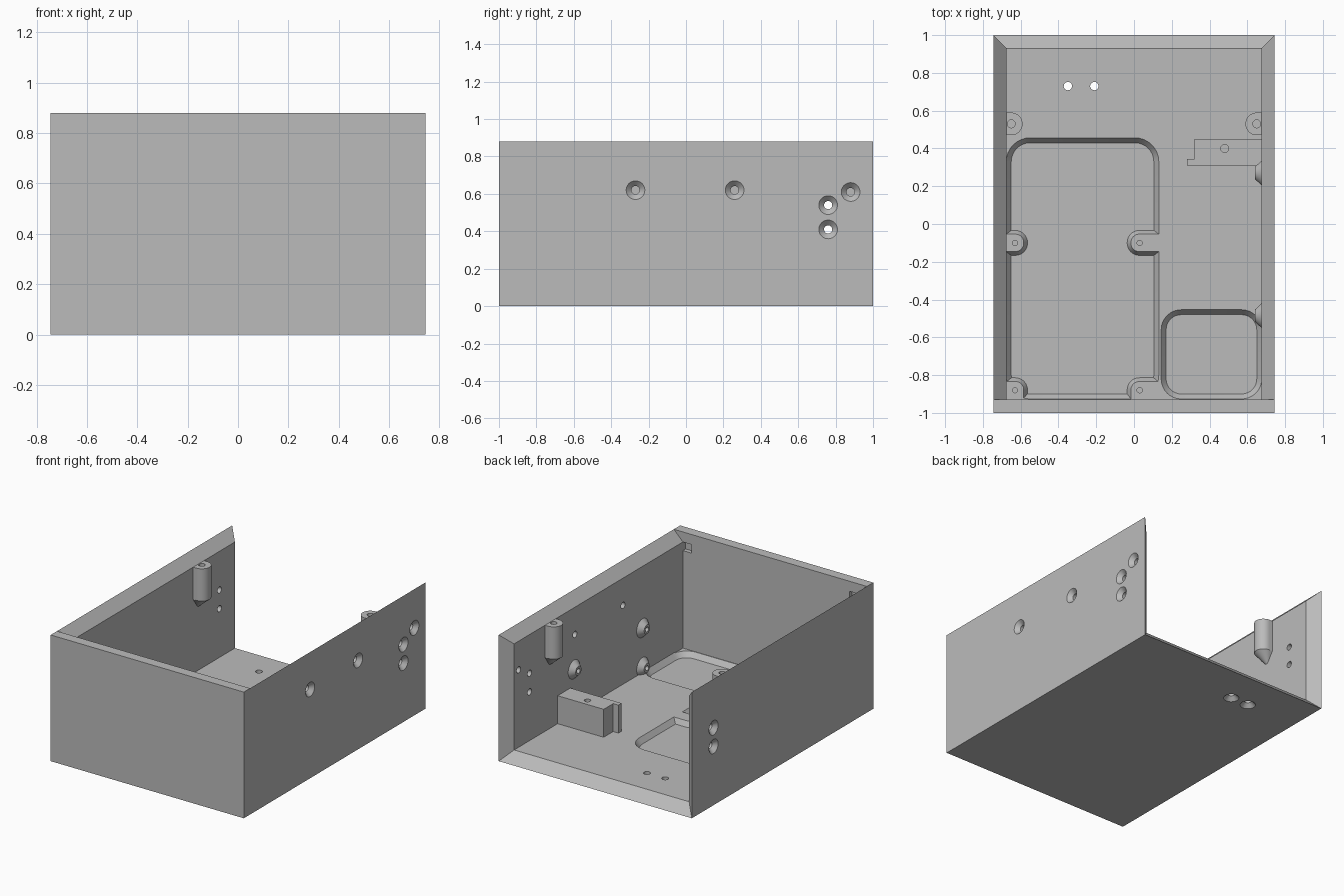
import bpy
import bmesh
import math
from mathutils import Vector

if "Cube" in bpy.data.objects:
    bpy.data.objects.remove(bpy.data.objects["Cube"])

W, L, H, T = 0.745, 1.0, 0.88, 0.07      # half width, half length, height, wall
IX, IY, IZ = W - T, L - T, H - T         # inner faces

grey = bpy.data.materials.new("plain_grey")
grey.use_nodes = True
colour = (0.5, 0.5, 0.5, 1)
grey.diffuse_color = colour
grey.node_tree.nodes["Principled BSDF"].inputs["Base Color"].default_value = colour


def loft(name, rings):
    """Closed solid through rings of equal point count."""
    bm = bmesh.new()
    loops = [[bm.verts.new(p) for p in ring] for ring in rings]
    n = len(loops[0])
    for a, b in zip(loops, loops[1:]):
        for i in range(n):
            j = (i + 1) % n
            bm.faces.new((a[i], a[j], b[j], b[i]))
    bm.faces.new(loops[0])
    bm.faces.new(loops[-1])
    bmesh.ops.recalc_face_normals(bm, faces=bm.faces)
    mesh = bpy.data.meshes.new(name)
    bm.to_mesh(mesh)
    bm.free()
    mesh.materials.append(grey)
    ob = bpy.data.objects.new(name, mesh)
    bpy.context.collection.objects.link(ob)
    return ob


def box(name, x0, x1, y0, y1, z0, z1):
    return loft(name, [[(x0, y0, z), (x1, y0, z), (x1, y1, z), (x0, y1, z)]
                       for z in (z0, z1)])


def turned(name, centre, axis, profile, n=32):
    """Stack of circles; profile holds (distance along axis, radius)."""
    axis = Vector(axis)
    u = axis.orthogonal().normalized()
    v = axis.cross(u)
    angles = [math.tau * i / n for i in range(n)]
    return loft(name, [[Vector(centre) + axis * d + r * (u * math.cos(a) + v * math.sin(a))
                        for a in angles] for d, r in profile])


def rounded(x0, x1, y0, y1, r, z):
    """Rounded rectangle ring at height z."""
    pts = []
    corners = ((x1 - r, y1 - r), (x0 + r, y1 - r), (x0 + r, y0 + r), (x1 - r, y0 + r))
    for k, (cx, cy) in enumerate(corners):
        for i in range(9):
            a = math.pi / 2 * (k + i / 8)
            pts.append((cx + r * math.cos(a), cy + r * math.sin(a), z))
    return pts


def sloped(name, x0, x1, y0, y1, r, z0, z1, grow):
    """Rounded solid whose outline grows by `grow` from z0 to z1."""
    g = grow
    return loft(name, [rounded(x0, x1, y0, y1, r, z0),
                       rounded(x0 - g, x1 + g, y0 - g, y1 + g, r + g, z1)])


def combine(target, tool, operation="DIFFERENCE"):
    mod = target.modifiers.new("shape", "BOOLEAN")
    mod.operation = operation
    mod.solver = "EXACT"
    mod.object = tool
    bpy.context.view_layer.objects.active = target
    bpy.ops.object.modifier_apply(modifier=mod.name)
    bpy.data.objects.remove(tool)


# Case: open at the top and back, with bevelled rims
case = box("case", -W, W, -L, L, 0, H)
section = [(-IX, T), (IX, T), (IX, IZ), (IX + 0.2, IZ + 0.2), (-IX - 0.2, IZ + 0.2), (-IX, IZ)]
combine(case, loft("cavity", [[(x, y, z) for x, z in section] for y in (-IY, L + 0.1)]))
mouth = []
for g in (-0.07, 0.14):
    x, z = IX + g, T - g
    mouth.append([(-x, IY + g, z), (x, IY + g, z), (x, IY + g, 1.2), (-x, IY + g, 1.2)])
combine(case, loft("mouth", mouth))

# Large floor pocket, leaving screw lands standing
S = 0.035
big = sloped("big_pocket", -0.65, 0.105, -0.9, 0.43, 0.1, T - S, T + 0.005, 0.03)
lands = [(-0.9, -0.565, -0.165, -0.035), (-0.035, 0.4, -0.165, -0.035),
         (-0.9, -0.565, -1.2, -0.815), (-0.035, 0.4, -1.2, -0.815)]
for x0, x1, y0, y1 in lands:
    combine(big, sloped("land", x0 - 0.005, x1 + 0.005, y0 - 0.005, y1 + 0.005,
                        0.068, T - S - 0.007, T + 0.02, -0.035))
combine(case, big)

# Small floor pocket
combine(case, sloped("small_pocket", 0.17, 0.65, -0.9, -0.48, 0.08, T - S, T + 0.005, 0.03))

# Screw holes in the lands
for x in (-0.63, 0.03):
    for y in (-0.1, -0.88):
        combine(case, turned("land_hole", (x, y, 0.02), (0, 0, 1), [(0, 0.014), (0.1, 0.014)]))

# Countersunk through holes in walls and floor
sink = [(-0.01, 0.05), (0, 0.05), (0.028, 0.022), (0.1, 0.022)]
wall_holes = [(1, -0.27, 0.62), (1, 0.26, 0.62), (1, 0.88, 0.61)]
wall_holes += [(s, 0.76, z) for s in (-1, 1) for z in (0.41, 0.54)]
for s, y, z in wall_holes:
    combine(case, turned("wall_hole", (s * W, y, z), (-s, 0, 0), sink))
for x in (-0.35, -0.21):
    combine(case, turned("floor_hole", (x, 0.73, 0), (0, 0, 1), sink))

# Small notches in the front wall corners
for s in (-1, 1):
    xs = sorted((s * 0.61, s * IX))
    combine(case, box("notch", *xs, -IY - 0.03, -IY + 0.01, 0.75, IZ))

parts = [case]

# Lid posts: D shaped, tapering into the wall below
for s, side in ((-1, "right"), (1, "left")):
    arc = [math.pi * (i / 24 - 0.5) for i in range(25)]

    def d_ring(z, k):
        cx = IX + 0.02 - (0.045 * k)
        pts = [(-s * 0.06 * k * math.cos(a) + s * cx, 0.53 + 0.06 * k * math.sin(a), z) for a in arc]
        back = s * (IX + 0.03)
        return pts + [(back, 0.53 + 0.06 * k, z), (back, 0.53 - 0.06 * k, z)]

    post = loft(side + "_lid_post", [d_ring(0.51, 0.15), d_ring(0.585, 1), d_ring(IZ, 1)])
    combine(post, turned("post_hole", (s * 0.65, 0.53, 0.65), (0, 0, 1), [(0, 0.021), (0.2, 0.021)]))
    parts.append(post)

# Conical standoffs on the left wall
for y in (-0.485, 0.27):
    for z in (0.11, 0.38):
        standoff = turned("wall_standoff", (IX + 0.02, y, z), (-1, 0, 0),
                          [(0, 0.065), (0.02, 0.065), (0.055, 0.032)])
        combine(standoff, turned("standoff_hole", (IX, y, z), (-1, 0, 0),
                                 [(0, 0.017), (0.1, 0.017)]))
        parts.append(standoff)

# Mounting block with side tab
block = box("mounting_block", 0.32, IX + 0.02, 0.31, 0.45, T - 0.01, 0.265)
combine(block, box("tab", 0.28, 0.34, 0.31, 0.345, T - 0.01, 0.265), "UNION")
combine(block, turned("block_hole", (0.48, 0.4, 0.12), (0, 0, 1), [(0, 0.021), (0.2, 0.021)]))
parts.append(block)

# Smooth curved faces, keep hard edges
for ob in bpy.context.view_layer.objects:
    ob.select_set(ob in parts)
bpy.context.view_layer.objects.active = case
bpy.ops.object.shade_smooth_by_angle(angle=math.radians(30))
